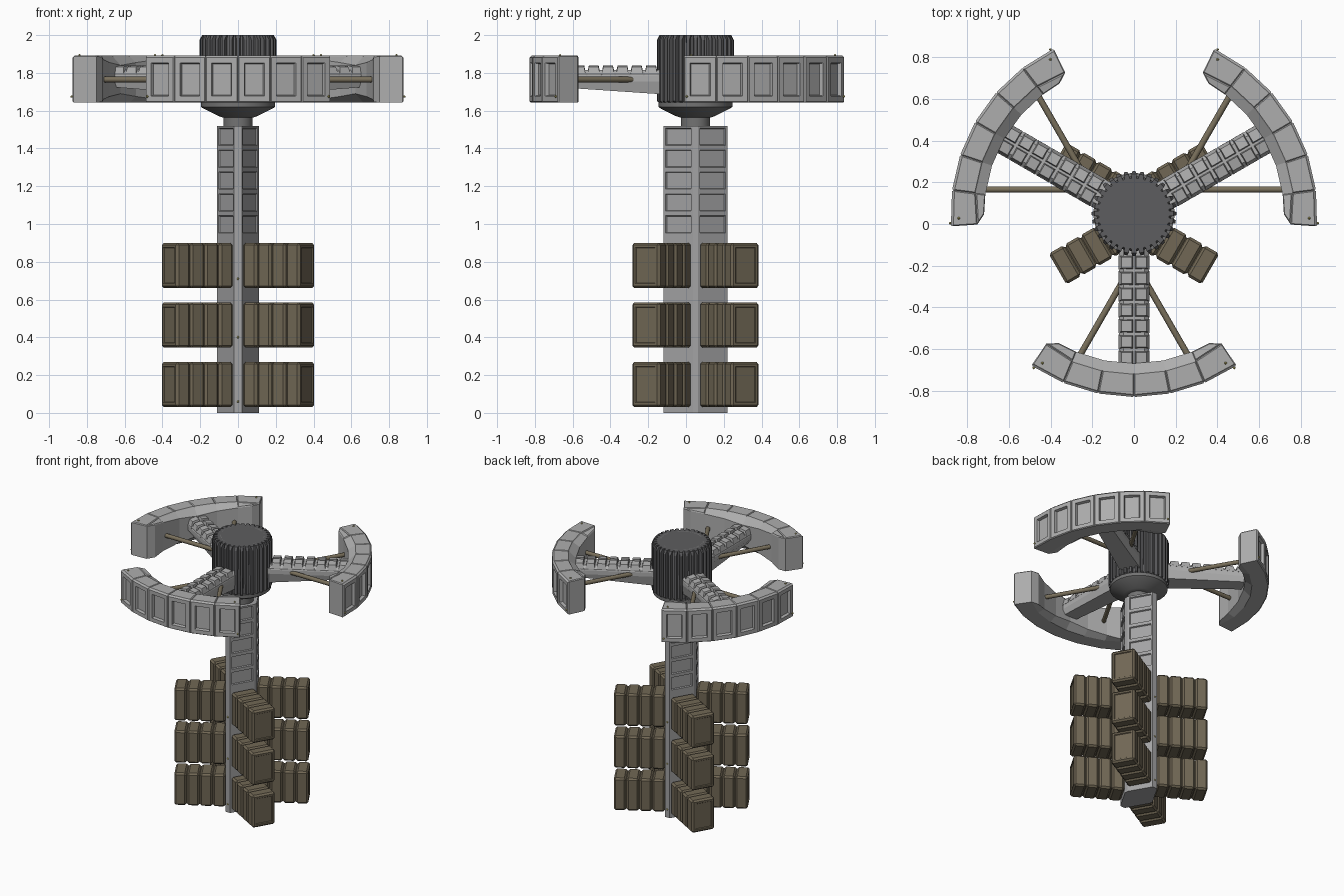
import bpy, bmesh, math
from mathutils import Matrix, Vector

if "Cube" in bpy.data.objects:
    bpy.data.objects.remove(bpy.data.objects["Cube"])

CY = 0.05  # y of the station axis


def material(name, col):
    m = bpy.data.materials.new(name)
    m.diffuse_color = (*col, 1)
    m.use_nodes = True
    m.node_tree.nodes["Principled BSDF"].inputs["Base Color"].default_value = m.diffuse_color
    return m


HULL = material("light_grey_hull", (0.42, 0.42, 0.42))
SPINE = material("column_grey", (0.37, 0.37, 0.375))
DARK = material("dark_grey_ribs", (0.11, 0.11, 0.115))
MID = material("mid_grey_hub", (0.17, 0.17, 0.17))
BROWN = material("brown_cargo", (0.165, 0.137, 0.09))
ROD = material("tan_strut", (0.19, 0.16, 0.105))
LAMP = material("yellow_lamp", (0.5, 0.45, 0.15))


def finish(name, bm, mat, angle=0.0, bevel=0.0, smooth=False):
    me = bpy.data.meshes.new(name)
    bm.to_mesh(me)
    bm.free()
    me.materials.append(mat)
    ob = bpy.data.objects.new(name, me)
    bpy.context.collection.objects.link(ob)
    ob.location = (0, CY, 0)
    ob.rotation_euler = (0, 0, math.radians(angle))
    if bevel:
        b = ob.modifiers.new("bevel", 'BEVEL')
        b.width, b.segments, b.limit_method = bevel, 1, 'ANGLE'
    if smooth:
        for p in me.polygons:
            p.use_smooth = True
        me.set_sharp_from_angle(angle=math.radians(35))
    return ob


def box(bm, c, s, bevel=0.0):
    m = Matrix.Translation(c) @ Matrix.Diagonal((*s, 1))
    vs = bmesh.ops.create_cube(bm, size=1, matrix=m)['verts']
    if bevel:
        es = list({e for v in vs for e in v.link_edges})
        bmesh.ops.bevel(bm, geom=es, offset=bevel, segments=1, affect='EDGES')


def loft(bm, rings, caps=True):
    vr = [[bm.verts.new(p) for p in r] for r in rings]
    n = len(vr[0])
    for a, b in zip(vr, vr[1:]):
        for i in range(n):
            bm.faces.new((a[i], a[(i + 1) % n], b[(i + 1) % n], b[i]))
    if caps:
        bm.faces.new(vr[0])
        bm.faces.new(vr[-1])
    bmesh.ops.recalc_face_normals(bm, faces=bm.faces)
    return vr


def inset(bm, faces, t, d):
    bmesh.ops.inset_individual(bm, faces=faces, thickness=t, depth=d, use_even_offset=True)


def polar(r, deg, z):
    a = math.radians(deg)
    return Vector((r * math.cos(a), r * math.sin(a), z))


def lathe(name, prof, mat, n=32):
    bm = bmesh.new()
    loft(bm, [[polar(r, 360 * i / n, z) for i in range(n)] for r, z in prof])
    finish(name, bm, mat, smooth=True)


def lamp(bm, p):
    bmesh.ops.create_icosphere(bm, subdivisions=1, radius=0.007, matrix=Matrix.Translation(p))


# Column: eight-sided prism with recessed panels on the upper slanted faces
octagon = [(0.11, -0.014), (0.11, 0.014), (0.02, 0.17), (-0.02, 0.17),
           (-0.11, 0.014), (-0.11, -0.014), (-0.02, -0.17), (0.02, -0.17)]
levels = [0, 0.94] + [0.94 + 0.116 * i for i in range(1, 6)]
bm = bmesh.new()
loft(bm, [[(x, y, z) for x, y in octagon] for z in levels])
panels = [f for f in bm.faces if f.calc_center_median().z > 0.95 and abs(f.normal.z) < 0.1
          and abs(f.normal.x) > 0.3 and abs(f.normal.y) > 0.3]
inset(bm, panels, 0.012, 0)
inset(bm, panels, 0.004, -0.009)
finish("column", bm, SPINE)

# Cargo containers: three tiers on the four slanted column faces
for sx in (1, -1):
    for sy in (1, -1):
        ang = math.degrees(math.atan2(sy * 0.5, sx * 0.866))
        side = Vector((-math.sin(math.radians(ang)), math.cos(math.radians(ang)), 0))
        off = Vector((sx * 0.065, sy * 0.092, 0))
        r0 = off.dot(polar(1, ang, 0))
        t0 = off.dot(side)
        bm = bmesh.new()
        for zc in (0.15, 0.465, 0.78):
            box(bm, (r0 + 0.17, t0, zc), (0.34, 0.145, 0.215))
            for i in range(4):
                box(bm, (r0 + 0.0875 * (i + 0.5), t0, zc), (0.083, 0.17, 0.24), 0.012)
        bm.normal_update()
        ends = [f for f in bm.faces if f.normal.x > 0.99 and f.calc_center_median().x > r0 + 0.345]
        inset(bm, ends, 0.012, 0)
        inset(bm, ends, 0.004, -0.006)
        finish("cargo_containers", bm, BROWN, ang)

# Hub: neck, flared collar, drum with a recessed top dish
lathe("hub_neck", [(0.077, 1.5), (0.077, 1.575)], MID)
lathe("hub_collar", [(0.085, 1.565), (0.105, 1.572), (0.185, 1.612), (0.195, 1.62), (0.195, 1.645)], MID)
lathe("hub_drum", [(0.18, 1.64), (0.18, 1.985), (0.17, 2.0), (0.15, 2.0)], DARK)
lathe("hub_rim", [(0.152, 1.99), (0.152, 2.0), (0.142, 2.0), (0.135, 1.985)], MID)
bm = bmesh.new()
n = 32
for i in range(n):
    m = Matrix.Rotation(2 * math.pi * i / n, 4, 'Z')
    w, rings = 0.011, []
    for r, z in ((0.165, 2.0), (0.19, 2.0), (0.203, 1.975), (0.203, 1.65), (0.19, 1.64), (0.165, 1.64)):
        k = 0.65 if r > 0.2 else 1.1
        rings.append((r, z, k * w))
    loft(bm, [[m @ Vector((r, s * h, z)) for r, z, h in rings] for s in (-1, 1)])
finish("hub_ribs", bm, DARK)

# Ring sections, arms and struts, repeated three times
N, HALF, ZC = 6, 34.0, 1.765
for ang in (-90, 30, 150):
    # curved habitat section
    bm = bmesh.new()
    rings = []
    for i in range(N + 1):
        a = -HALF + 2 * HALF * i / N
        u = abs(a) / HALF
        end = i in (0, N)
        ai = a * 0.89 if end else a
        top_r = 0.752 if end else 0.765
        h = 0.075 + 0.045 * u
        rings.append([polar(0.872, a, ZC - 0.121), polar(0.872, a, ZC + 0.121),
                      polar(top_r, a, ZC + 0.121), polar(0.718, ai, ZC + h),
                      polar(0.718, ai, ZC - h), polar(top_r, a, ZC - 0.121)])
    vr = loft(bm, rings, caps=False)
    for r in (vr[0], vr[-1]):
        bm.faces.new((r[0], r[1], r[2], r[5]))
        bm.faces.new((r[2], r[3], r[4], r[5]))
    bmesh.ops.recalc_face_normals(bm, faces=bm.faces)
    outer = [f for f in bm.faces if all((v.co.xy.length > 0.86) for v in f.verts)]
    tops = [f for f in bm.faces if f.normal.z > 0.95]
    inset(bm, tops, 0.005, 0.006)
    inset(bm, outer, 0.005, 0.007)
    inset(bm, outer, 0.028, 0)
    inset(bm, outer, 0.005, -0.02)
    finish("ring_section", bm, HULL, ang)

    # tapered arm with two rows of raised roof blocks
    bm = bmesh.new()
    rings = []
    for r, zb, wb in ((0.15, 1.685, 0.07), (0.74, 1.725, 0.05)):
        rings.append([(r, -wb, zb), (r, wb, zb), (r, 0.073, 1.755), (r, 0.073, 1.795),
                      (r, 0.05, 1.815), (r, -0.05, 1.815), (r, -0.073, 1.795), (r, -0.073, 1.755)])
    loft(bm, rings)
    for i in range(7):
        for s in (-1, 1):
            x0, x1 = 0.2 + 0.076 * i, 0.2 + 0.076 * i + 0.069
            base = [(x0, s * 0.003, 1.8), (x1, s * 0.003, 1.8), (x1, s * 0.075, 1.785), (x0, s * 0.075, 1.785)]
            roof = [(x0 + .009, s * .01, 1.84), (x1 - .009, s * .01, 1.84),
                    (x1 - .009, s * .06, 1.832), (x0 + .009, s * .06, 1.832)]
            loft(bm, [base, roof])
    finish("arm", bm, HULL, ang)

    # slanted brace rods
    bm = bmesh.new()
    for s in (-1, 1):
        p, q = Vector((0.27, s * 0.023, ZC)), Vector((0.735, s * 0.291, ZC))
        d = q - p
        m = Matrix.Translation((p + q) / 2) @ d.to_track_quat('Z', 'Y').to_matrix().to_4x4()
        bmesh.ops.create_cone(bm, cap_ends=True, segments=12, radius1=0.015, radius2=0.015,
                              depth=d.length, matrix=m)
    finish("brace_rods", bm, ROD, ang, smooth=True)

    # small end lamps
    bm = bmesh.new()
    for s in (-1, 1):
        lamp(bm, polar(0.84, s * 31.5, 1.893))
        lamp(bm, polar(0.882, s * 33, 1.675))
    finish("ring_lamps", bm, LAMP, ang)

# Lamps on the column edges
bm = bmesh.new()
for z in (0.06, 0.4, 0.71):
    for y in (-0.17, 0.17):
        lamp(bm, (0, y, z))
finish("column_lamps", bm, LAMP)
